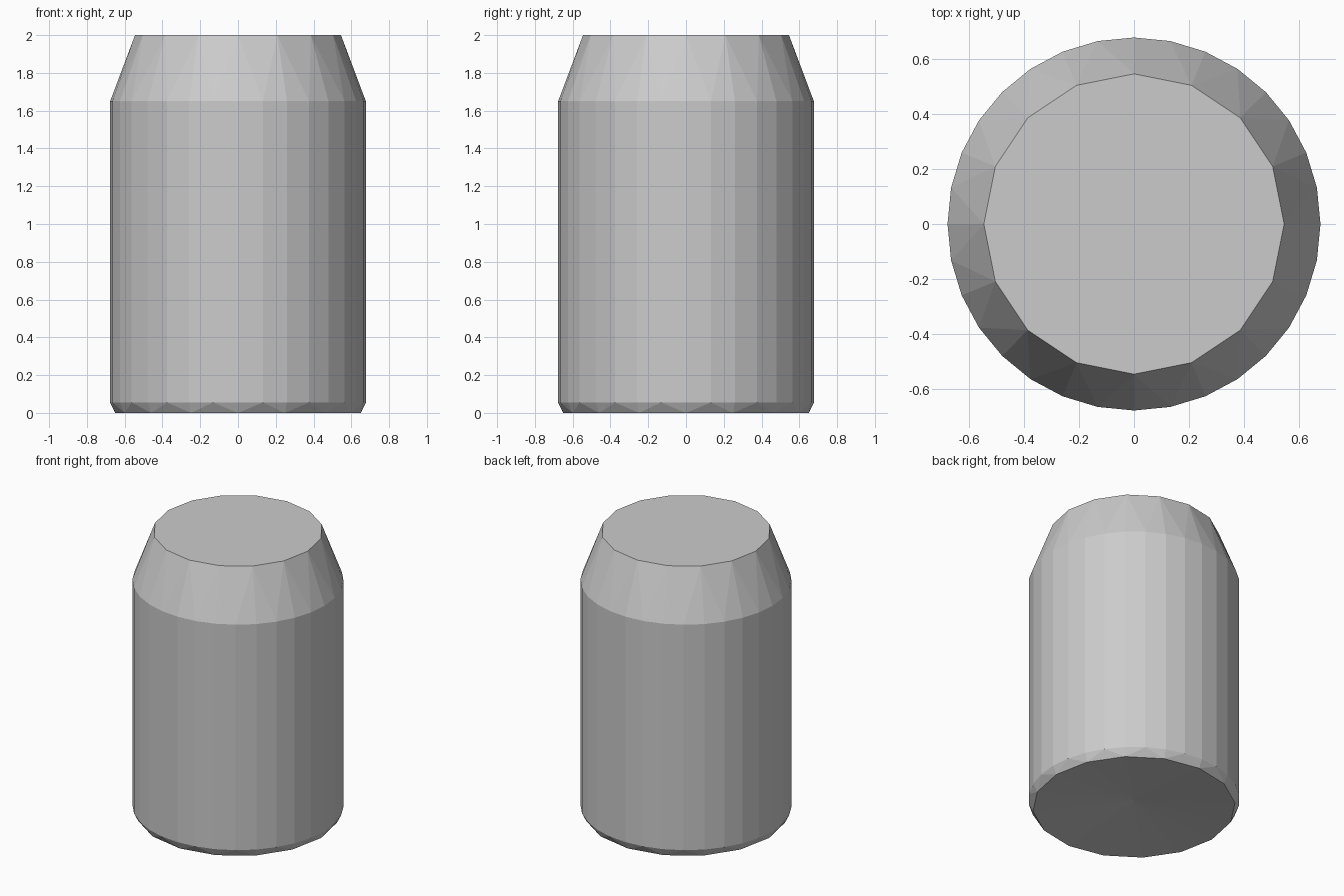
import bpy, bmesh
from math import cos, sin, tau

if "Cube" in bpy.data.objects:
    bpy.data.objects.remove(bpy.data.objects["Cube"])

bm = bmesh.new()


def ring(radius, z, n):
    return [bm.verts.new((radius * cos(tau * i / n), radius * sin(tau * i / n), z))
            for i in range(n)]


def bridge_half(fine, coarse):
    # join a 32-sided ring to a 16-sided ring with three triangles per segment
    m = len(coarse)
    for i in range(m):
        a, b, c = fine[2 * i], fine[2 * i + 1], fine[(2 * i + 2) % (2 * m)]
        p, q = coarse[i], coarse[(i + 1) % m]
        for tri in ((a, b, p), (b, q, p), (b, c, q)):
            bm.faces.new(tri)


# straight wall
low = ring(0.677, 0.055, 32)
high = ring(0.677, 1.65, 32)
for i in range(32):
    j = (i + 1) % 32
    bm.faces.new((low[i], low[j], high[j], high[i]))

# tapered shoulder and flat lid
lid = ring(0.545, 2.0, 16)
bridge_half(high, lid)
bm.faces.new(lid)

# chamfered foot and shallow concave base
foot = ring(0.65, 0.0, 16)
bridge_half(low, foot)
centre = bm.verts.new((0, 0, 0.05))
for i in range(16):
    bm.faces.new((foot[i], centre, foot[(i + 1) % 16]))

bmesh.ops.recalc_face_normals(bm, faces=bm.faces)
mesh = bpy.data.meshes.new("can_body")
bm.to_mesh(mesh)
bm.free()
can = bpy.data.objects.new("can_body", mesh)
bpy.context.collection.objects.link(can)
